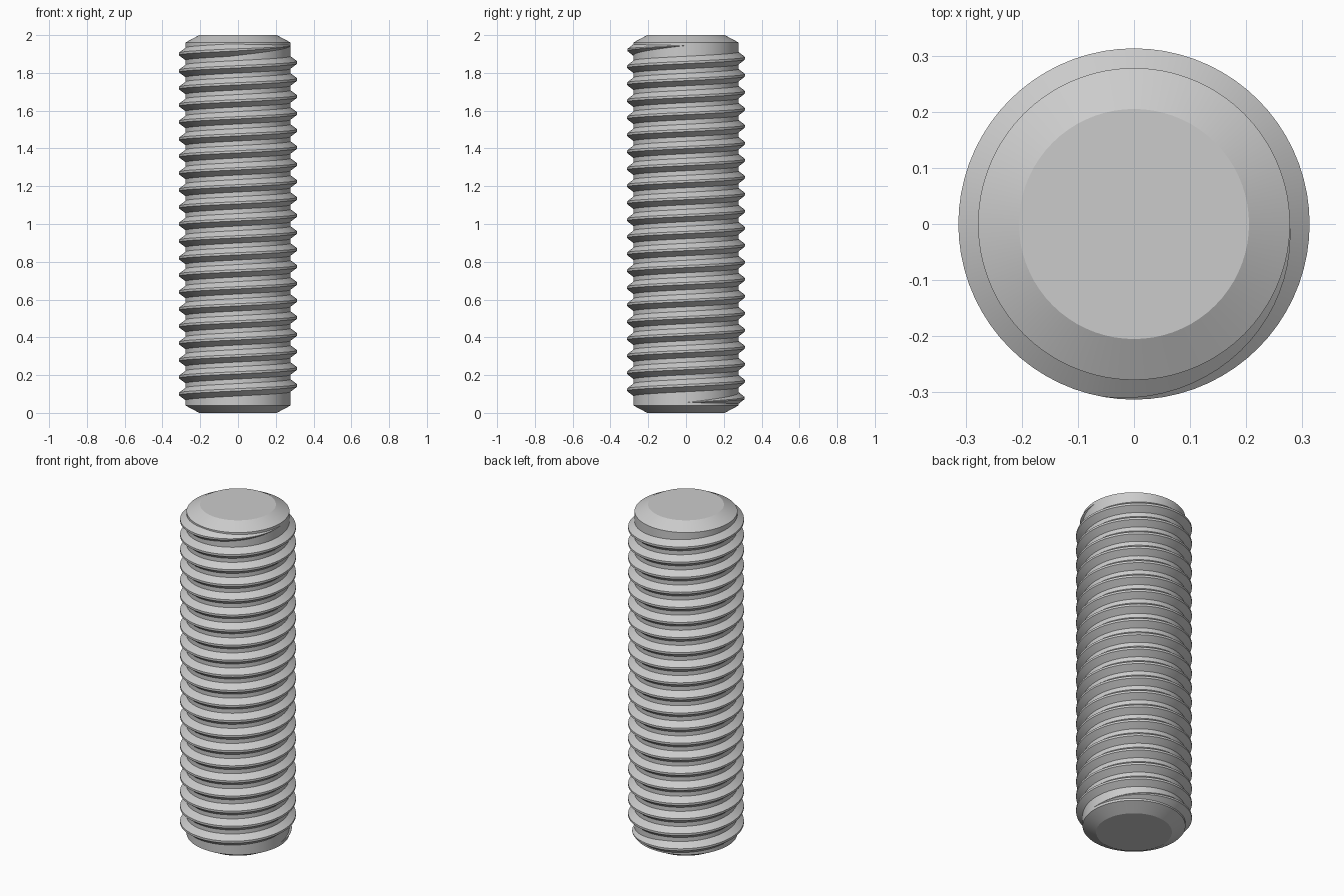
import bpy, bmesh, math

cube = bpy.data.objects.get("Cube")
if cube:
    bpy.data.objects.remove(cube, do_unlink=True)

HEIGHT, CORE_R, TIP_R, CHAMFER = 2.0, 0.278, 0.205, 0.039
CREST_R, CREST_HALF, ROOT_HALF = 0.313, 0.006, 0.033
TURNS, START, PITCH = 21, 0.055, 0.09
STEPS = 72                      # segments per turn
FADE = math.radians(100)        # run-out angle at each thread end

steel = bpy.data.materials.new("grey steel")
steel.use_nodes = True
steel.diffuse_color = (0.6, 0.6, 0.6, 1)
steel.node_tree.nodes["Principled BSDF"].inputs["Base Color"].default_value = (0.6, 0.6, 0.6, 1)


def finish(bm, name):
    """Turn a bmesh into a smooth object with sharp edges kept."""
    bmesh.ops.recalc_face_normals(bm, faces=bm.faces)
    mesh = bpy.data.meshes.new(name)
    bm.to_mesh(mesh)
    bm.free()
    mesh.materials.append(steel)
    obj = bpy.data.objects.new(name, mesh)
    bpy.context.collection.objects.link(obj)
    bpy.ops.object.select_all(action='DESELECT')
    obj.select_set(True)
    bpy.context.view_layer.objects.active = obj
    bpy.ops.object.shade_smooth_by_angle(angle=math.radians(25))


def bridge(bm, rings, closed):
    """Skin consecutive rings of vertices and cap both ends."""
    for a, b in zip(rings, rings[1:]):
        for i in range(len(a)):
            j = (i + 1) % len(a)
            bm.faces.new((a[i], a[j], b[j], b[i]))
    if closed:
        bm.faces.new(rings[0][::-1])
        bm.faces.new(rings[-1])


# Core rod with a chamfer at each end
bm = bmesh.new()
rings = []
for r, z in ((TIP_R, 0), (CORE_R, CHAMFER), (CORE_R, HEIGHT - CHAMFER), (TIP_R, HEIGHT)):
    angles = [math.tau * i / STEPS for i in range(STEPS)]
    rings.append([bm.verts.new((r * math.cos(a), r * math.sin(a), z)) for a in angles])
bridge(bm, rings, True)
finish(bm, "core_rod")

# Right-handed helical ridge that shrinks into the rod at both ends
bm = bmesh.new()
rings = []
total = TURNS * math.tau
for k in range(TURNS * STEPS + 1):
    a = math.tau * k / STEPS
    s = max(0.01, min(1, a / FADE, (total - a) / FADE))
    z = START + PITCH * a / math.tau
    crest = CORE_R + (CREST_R - CORE_R) * s
    inner = CORE_R - 0.004
    section = ((inner, -ROOT_HALF), (CORE_R, -ROOT_HALF), (crest, -CREST_HALF),
               (crest, CREST_HALF), (CORE_R, ROOT_HALF), (inner, ROOT_HALF))
    rings.append([bm.verts.new((r * math.cos(a), r * math.sin(a), z + h * s))
                  for r, h in section])
bridge(bm, rings, True)
finish(bm, "thread_ridge")
